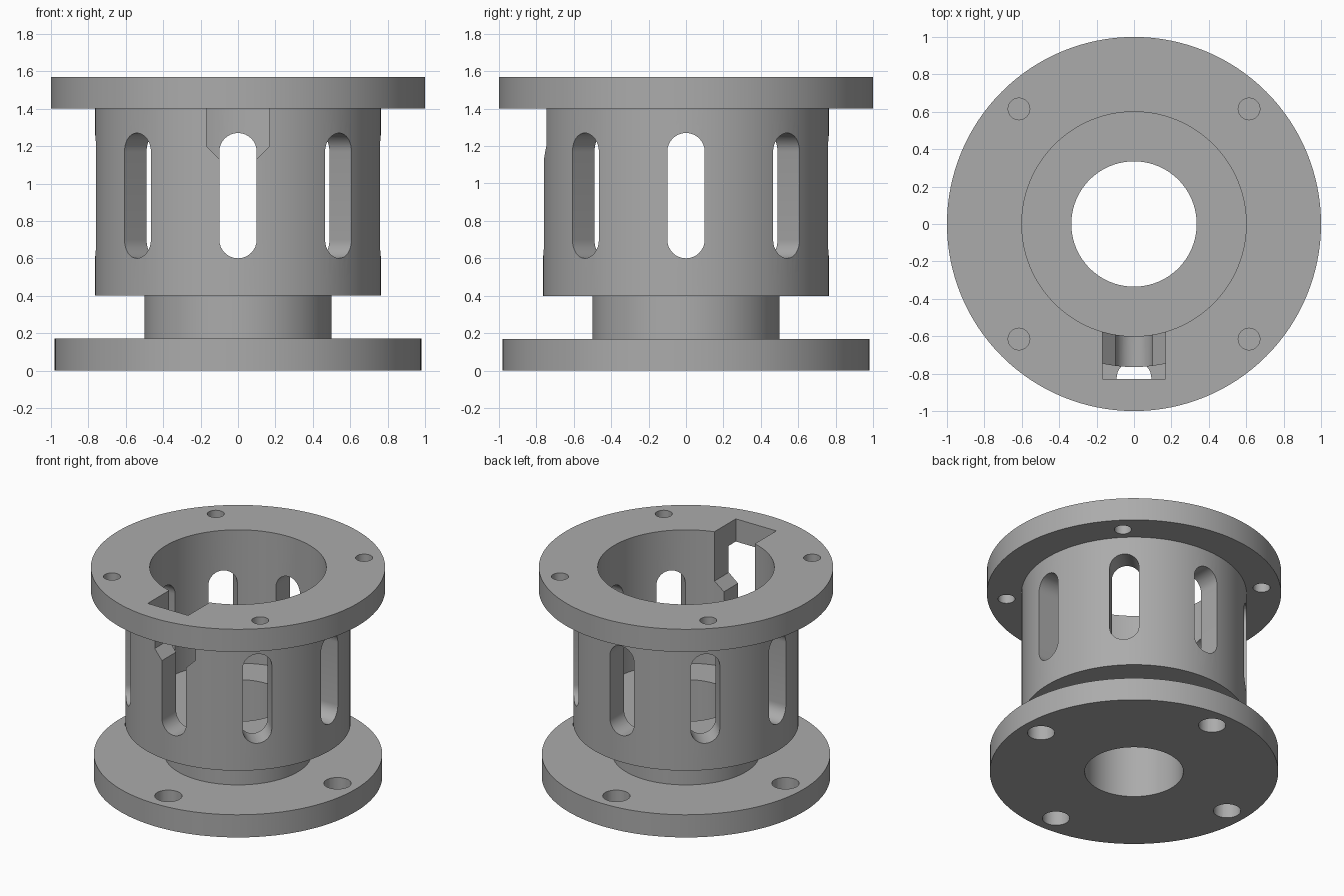
import bpy, bmesh
from math import pi, cos, sin, radians
from mathutils import Matrix

cube = bpy.data.objects.get("Cube")
if cube:
    bpy.data.objects.remove(cube, do_unlink=True)

grey = bpy.data.materials.new("machined_grey")
grey.use_nodes = True
colour = (0.41, 0.41, 0.41, 1)
grey.diffuse_color = colour
grey.node_tree.nodes["Principled BSDF"].inputs["Base Color"].default_value = colour


def make_object(name, bm):
    bmesh.ops.recalc_face_normals(bm, faces=bm.faces)
    mesh = bpy.data.meshes.new(name)
    bm.to_mesh(mesh)
    bm.free()
    mesh.materials.append(grey)
    obj = bpy.data.objects.new(name, mesh)
    bpy.context.collection.objects.link(obj)
    return obj


def lathe(name, profile, steps=128):
    """Revolve a closed (radius, height) outline around z."""
    bm = bmesh.new()
    rings = [[bm.verts.new((r * cos(2 * pi * i / steps), r * sin(2 * pi * i / steps), z))
              for r, z in profile] for i in range(steps)]
    n = len(profile)
    for i in range(steps):
        a, b = rings[i], rings[(i + 1) % steps]
        for j in range(n):
            k = (j + 1) % n
            bm.faces.new((a[j], b[j], b[k], a[k]))
    return make_object(name, bm)


def prism(bm, outline, y0, y1, turn=0.0):
    """Extrude an (x, z) outline along y, then turn it around z."""
    face = bm.faces.new([bm.verts.new((x, y0, z)) for x, z in outline])
    ext = bmesh.ops.extrude_face_region(bm, geom=[face])["geom"]
    verts = [v for v in ext if isinstance(v, bmesh.types.BMVert)]
    bmesh.ops.translate(bm, verts=verts, vec=(0, y1 - y0, 0))
    bmesh.ops.rotate(bm, verts=list(face.verts) + verts, cent=(0, 0, 0),
                     matrix=Matrix.Rotation(turn, 3, "Z"))


def drill(bm, radius, ring, angle, z):
    """Upright cylinder on a bolt circle."""
    place = Matrix.Translation((ring * cos(angle), ring * sin(angle), z))
    bmesh.ops.create_cone(bm, cap_ends=True, segments=32, radius1=radius,
                          radius2=radius, depth=0.3, matrix=place)


# Flanged sleeve: wide lower flange, neck, slotted barrel, upper flange
sleeve = lathe("flanged_sleeve", [
    (0.335, 0), (0.98, 0), (0.98, 0.17), (0.5, 0.17), (0.5, 0.4), (0.765, 0.4),
    (0.765, 1.4), (1, 1.4), (1, 1.57), (0.6, 1.57), (0.6, 0.57), (0.335, 0.57)])

# Eight round-ended barrel slots
slot = [(0.1 * cos(pi * i / 16), 1.17 + 0.1 * sin(pi * i / 16)) for i in range(17)]
slot += [(-x, 1.87 - z) for x, z in slot]
slots = bmesh.new()
for i in range(8):
    prism(slots, slot, -0.95, -0.45, i * pi / 4)

# Keyway with a V-shaped floor, open at the top
keyway = bmesh.new()
prism(keyway, [(-0.168, 1.7), (-0.168, 1.2), (0, 1.032), (0.168, 1.2), (0.168, 1.7)],
      -0.83, -0.4)

# Bolt holes: upper set on the diagonals, lower set on the axes
holes = bmesh.new()
for i in range(4):
    drill(holes, 0.058, 0.87, radians(45 + 90 * i), 1.48)
    drill(holes, 0.093, 0.825, radians(90 * i), 0.08)

for name, bm in (("slot_cutter", slots), ("keyway_cutter", keyway), ("hole_cutter", holes)):
    cutter = make_object(name, bm)
    bpy.context.view_layer.objects.active = sleeve
    mod = sleeve.modifiers.new(name, "BOOLEAN")
    mod.operation = "DIFFERENCE"
    mod.solver = "EXACT"
    mod.object = cutter
    bpy.ops.object.modifier_apply(modifier=mod.name)
    bpy.data.objects.remove(cutter, do_unlink=True)

bpy.ops.object.select_all(action="DESELECT")
sleeve.select_set(True)
bpy.context.view_layer.objects.active = sleeve
bpy.ops.object.shade_smooth_by_angle(angle=radians(30))
